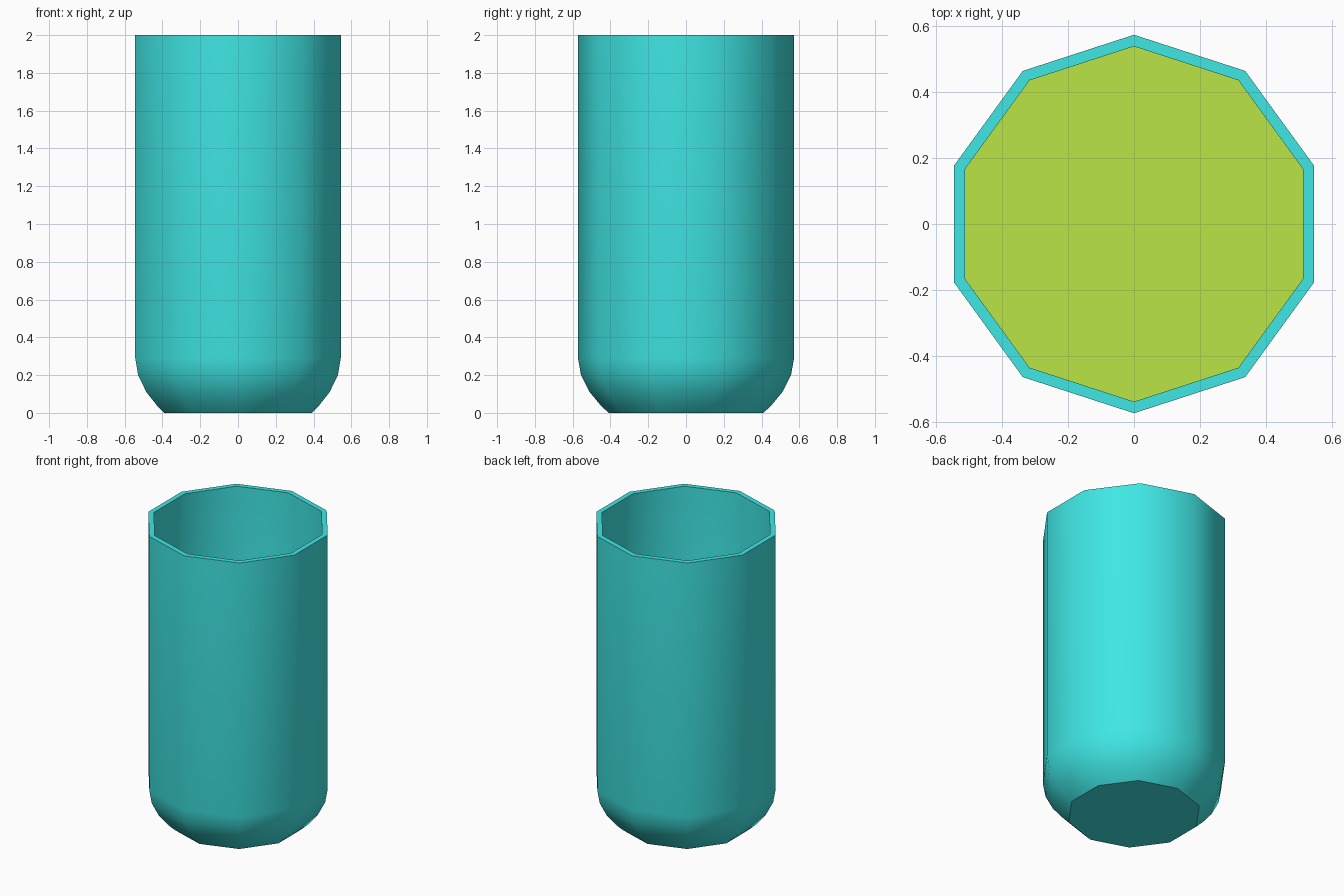
import bpy, bmesh
from math import sin, cos, pi, radians

if "Cube" in bpy.data.objects:
    bpy.data.objects.remove(bpy.data.objects["Cube"])

SIDES = 10


def material(name, colour):
    m = bpy.data.materials.new(name)
    m.diffuse_color = colour
    m.use_nodes = True
    m.node_tree.nodes["Principled BSDF"].inputs["Base Color"].default_value = m.diffuse_color
    return m


def lathe(name, profile, mat, cap_end=True):
    """Spin (radius, z) points into a ten-sided body with flat end caps."""
    bm = bmesh.new()
    rings = []
    for r, z in profile:
        angles = [pi / 2 + 2 * pi * i / SIDES for i in range(SIDES)]
        rings.append([bm.verts.new((r * cos(a), r * sin(a), z)) for a in angles])
    for low, high in zip(rings, rings[1:]):
        for i in range(SIDES):
            j = (i + 1) % SIDES
            bm.faces.new((low[i], low[j], high[j], high[i]))
    if len(rings) > 1:
        bm.faces.new(rings[0][::-1])
    if cap_end:
        bm.faces.new(rings[-1])
    mesh = bpy.data.meshes.new(name)
    bm.to_mesh(mesh)
    bm.free()
    obj = bpy.data.objects.new(name, mesh)
    bpy.context.collection.objects.link(obj)
    mesh.materials.append(mat)
    bpy.ops.object.select_all(action='DESELECT')
    obj.select_set(True)
    bpy.context.view_layer.objects.active = obj
    bpy.ops.object.shade_smooth_by_angle(angle=radians(40))
    return obj


teal = material("teal", (0.05, 0.80, 0.78, 1))
green = material("green", (0.49, 0.79, 0.06, 1))

# Cup: rounded outside up to the rim, then back down the inside to the floor
outer = [(0.41, 0), (0.452, 0.04), (0.51, 0.11), (0.556, 0.20), (0.572, 0.29), (0.572, 2)]
wall = 0.035
inner = [(r - wall, z) for r, z in reversed(outer)]
inner[-1] = (0.395, wall)
inner[-2] = (0.425, 0.065)
inner[-3] = (0.478, 0.125)
lathe("cup", outer + inner, teal)

# Liquid surface, wall to wall inside the cup
lathe("liquid", [(0.537, 1.15)], green)
